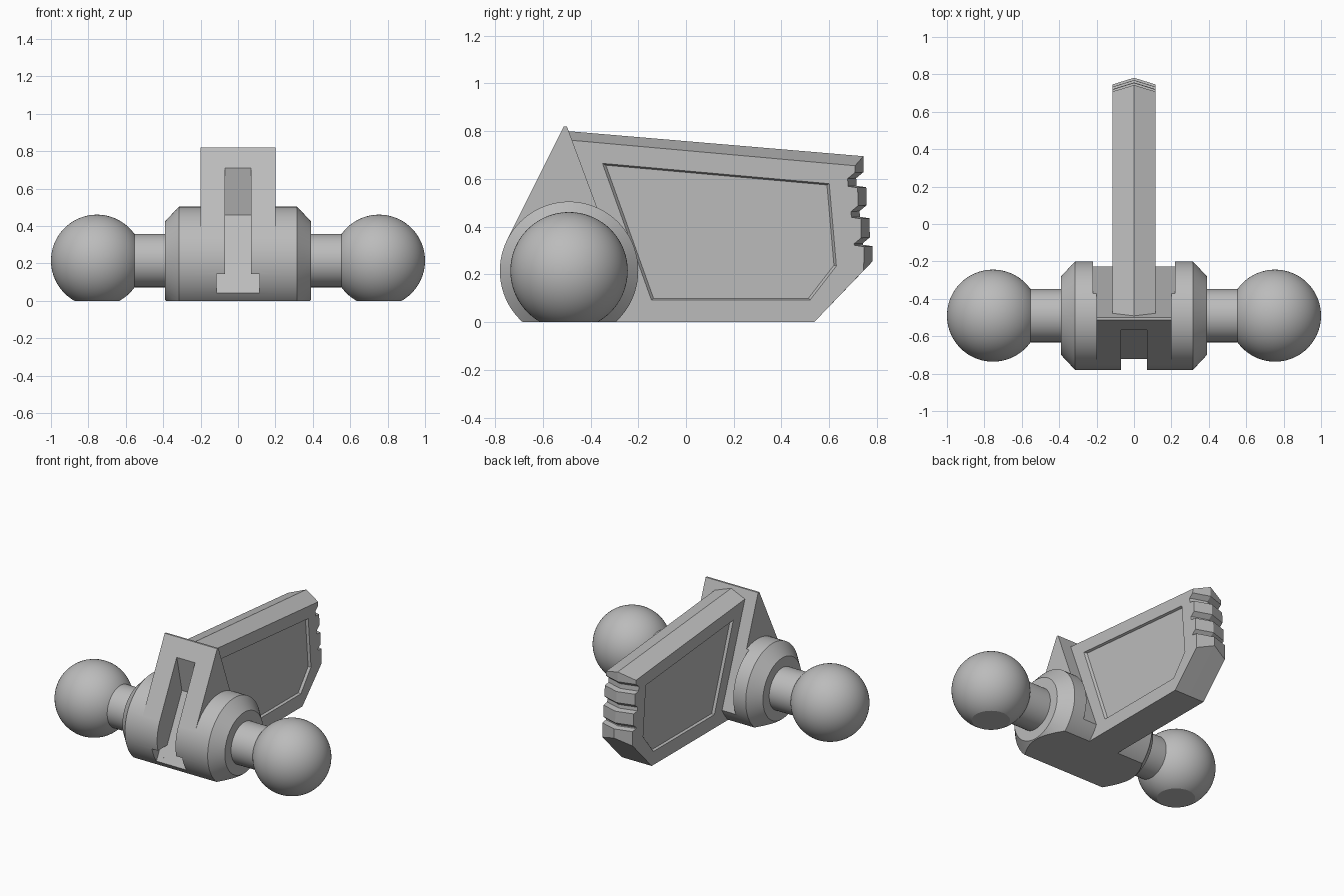
import bpy, bmesh, math
from mathutils import Vector

old = bpy.data.objects.get("Cube")
if old:
    bpy.data.objects.remove(old, do_unlink=True)

grey = bpy.data.materials.new("plain grey")
grey.use_nodes = True
grey.diffuse_color = (0.5, 0.5, 0.5, 1)
grey.node_tree.nodes["Principled BSDF"].inputs["Base Color"].default_value = grey.diffuse_color

AXLE = Vector((0, -0.49, 0.215))


def loft(name, rings):
    """Closed solid through equal-sized rings of points."""
    bm = bmesh.new()
    rows = [[bm.verts.new(p) for p in ring] for ring in rings]
    n = len(rows[0])
    for a, b in zip(rows, rows[1:]):
        for i in range(n):
            j = (i + 1) % n
            bm.faces.new((a[i], a[j], b[j], b[i]))
    bm.faces.new(rows[0])
    bm.faces.new(rows[-1])
    bmesh.ops.recalc_face_normals(bm, faces=bm.faces)
    mesh = bpy.data.meshes.new(name)
    bm.to_mesh(mesh)
    bm.free()
    ob = bpy.data.objects.new(name, mesh)
    bpy.context.collection.objects.link(ob)
    mesh.materials.append(grey)
    return ob


def prism(name, half_width, profile):
    return loft(name, [[(x, y, z) for y, z in profile] for x in (-half_width, half_width)])


def lathe(name, profile, sides=72):
    """Turned part around the axle; profile holds (x, radius)."""
    turn = [2 * math.pi * i / sides for i in range(sides)]
    return loft(name, [[AXLE + Vector((x, r * math.cos(t), r * math.sin(t))) for t in turn]
                       for x, r in profile])


def boolean(ob, tool, operation="DIFFERENCE"):
    tool.hide_render = True
    mod = ob.modifiers.new(operation.lower(), "BOOLEAN")
    mod.operation, mod.object, mod.solver = operation, tool, "EXACT"
    bpy.context.view_layer.objects.active = ob
    bpy.ops.object.modifier_apply(modifier=mod.name)
    bpy.data.objects.remove(tool, do_unlink=True)


def flatten_base(ob):
    bm = bmesh.new()
    bm.from_mesh(ob.data)
    cut = bmesh.ops.bisect_plane(bm, geom=bm.verts[:] + bm.edges[:] + bm.faces[:],
                                 plane_co=(0, 0, 0), plane_no=(0, 0, -1), clear_outer=True)
    rim = [e for e in cut["geom_cut"] if isinstance(e, bmesh.types.BMEdge)]
    if rim:
        bmesh.ops.edgeloop_fill(bm, edges=rim)
    bmesh.ops.recalc_face_normals(bm, faces=bm.faces)
    bm.to_mesh(ob.data)
    bm.free()


def smooth(ob):
    bpy.ops.object.select_all(action="DESELECT")
    ob.select_set(True)
    bpy.context.view_layer.objects.active = ob
    bpy.ops.object.shade_smooth_by_angle(angle=math.radians(25))


# Chamfered hub with its wedge-shaped tower
hub = lathe("hub_and_tower", [(-0.39, 0.21), (-0.315, 0.29), (0.315, 0.29), (0.39, 0.21)])
flatten_base(hub)
boolean(hub, prism("tower", 0.2, [(-0.512, 0.82), (-0.49, 0.82), (-0.3, 0.35),
                                  (-0.4, 0.1), (-0.65, 0.2), (-0.749, 0.345)]), "UNION")
# Slanted back plane of the tower, cut a little wider than the tower
boolean(hub, prism("back_cutter", 0.22, [(-0.536, 0.92), (-0.157, -0.1), (0.2, -0.1), (0.2, 0.92)]))
# Front slot with a wider foot
boolean(hub, prism("slot_cutter", 0.07, [(-0.566, 0.71), (-0.51, 0.46), (-0.77, -0.05),
                                         (-0.95, -0.05), (-0.95, 0.71)]))
boolean(hub, prism("foot_cutter", 0.115, [(-0.671, 0.145), (-0.77, -0.05),
                                          (-0.95, -0.05), (-0.95, 0.145)]))
smooth(hub)

# Necks and flat-bottomed balls
for side, s in (("left", 1), ("right", -1)):
    neck = lathe(side + "_neck", [(s * 0.36, 0.1425), (s * 0.58, 0.1425)])
    arc = [math.pi * (i + 0.1) / 40.2 for i in range(41)]
    ball = lathe(side + "_ball", [(s * (0.754 - 0.246 * math.cos(a)), 0.246 * math.sin(a)) for a in arc])
    flatten_base(ball)
    smooth(neck)
    smooth(ball)

# Blade with ridged top, ridged notched tail and flat underside
tail = [(0.743, 0.695)]
for y, low, high in ((0.743, 0.628, 0.565), (0.757, 0.49, 0.435), (0.77, 0.355, 0.318)):
    tail += [(y, low), (y - 0.03, low - 0.025), (y - 0.028, high + 0.006), (y + 0.012, high)]
tail.append((0.782, 0.255))
ridge = [(-0.3, 0), (-0.495, 0.8)] + tail + [(0.537, 0)]
edge = [(-0.3, 0), (-0.483, 0.762)] + [(y - 0.036, z - 0.002) for y, z in tail] + [(0.537, 0)]
edge[2] = (0.708, 0.655)
edge[-2] = (0.744, 0.216)
blade = loft("blade", [[(x, y, z) for y, z in ring]
                       for x, ring in ((-0.115, edge), (0, ridge), (0.115, edge))])

# Shallow recessed panel on both faces of the blade
panel = [Vector(p) for p in ((-0.35, 0.665), (0.6, 0.58), (0.63, 0.235), (0.52, 0.093), (-0.145, 0.093))]
middle = Vector((0.22, 0.36))
for s in (1, -1):
    rings = [[(s * x, *(middle + (p - middle) * k)) for p in panel]
             for x, k in ((0.1, 0.975), (0.115, 1), (0.14, 1))]
    boolean(blade, loft("panel_cutter", rings))
